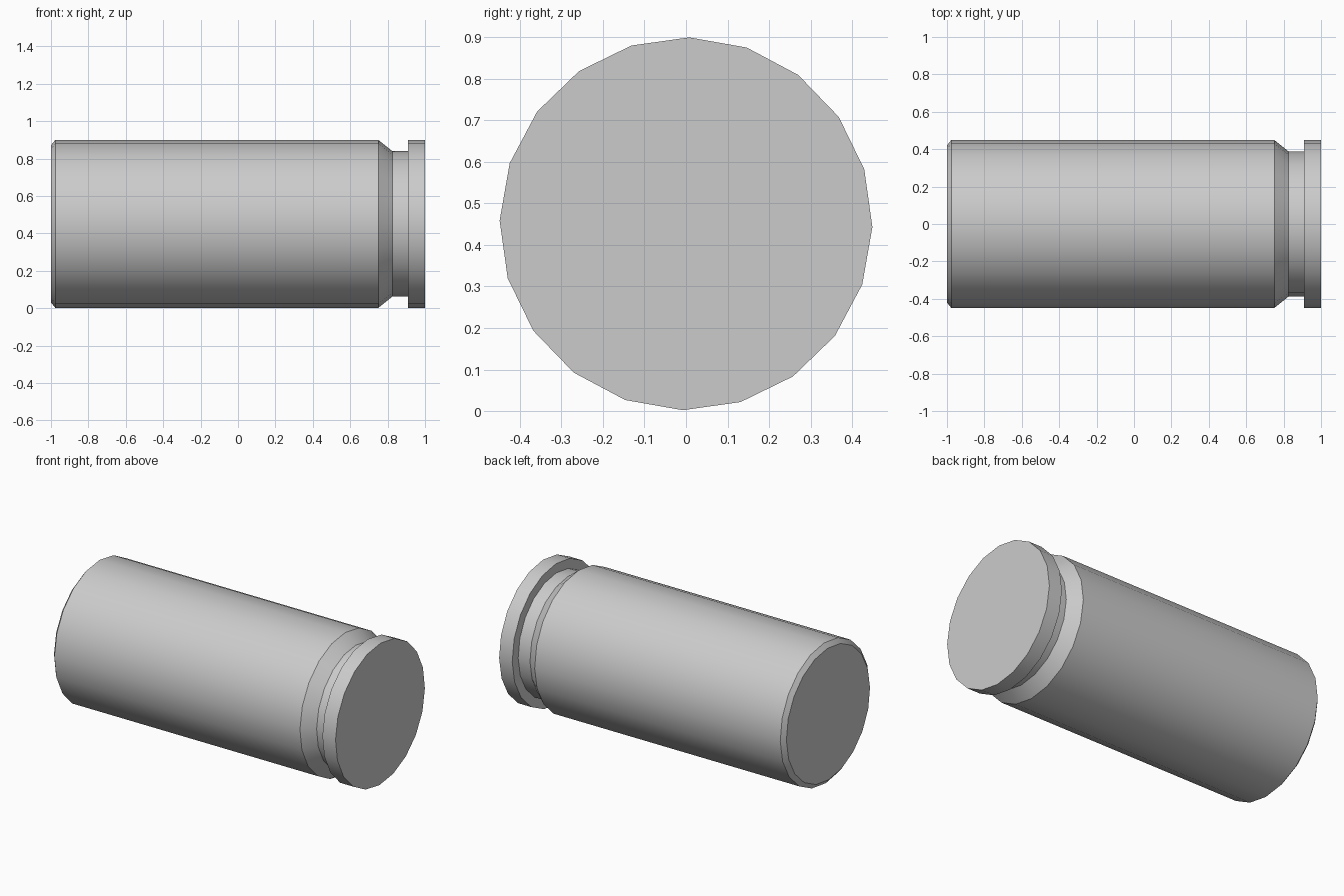
import bpy, bmesh, math

if "Cube" in bpy.data.objects:
    bpy.data.objects.remove(bpy.data.objects["Cube"])

SIDES = 20
CENTRE_Z = 0.451
PHASE = math.radians(-1)

# Cartridge case outline: (x, radius) from the mouth to the rim
PROFILE = [(-1.0, 0.42), (-0.977, 0.449), (0.75, 0.449), (0.825, 0.389),
           (0.908, 0.389), (0.908, 0.449), (1.0, 0.449)]


def lathe_x(name, profile):
    bm = bmesh.new()
    rings = []
    for x, r in profile:
        angles = [PHASE + 2 * math.pi * k / SIDES for k in range(SIDES)]
        rings.append([bm.verts.new((x, r * math.cos(a), CENTRE_Z + r * math.sin(a)))
                      for a in angles])
    for a, b in zip(rings, rings[1:]):
        for k in range(SIDES):
            n = (k + 1) % SIDES
            bm.faces.new((a[k], a[n], b[n], b[k]))
    # flat end caps
    bm.faces.new(rings[0])
    bm.faces.new(rings[-1])
    bmesh.ops.recalc_face_normals(bm, faces=bm.faces)
    mesh = bpy.data.meshes.new(name)
    bm.to_mesh(mesh)
    bm.free()
    obj = bpy.data.objects.new(name, mesh)
    bpy.context.collection.objects.link(obj)
    return obj


# Round body with chamfered end, tapered groove and rim
case = lathe_x("cartridge_case", PROFILE)
bpy.context.view_layer.objects.active = case
case.select_set(True)
bpy.ops.object.shade_smooth_by_angle(angle=math.radians(30))
